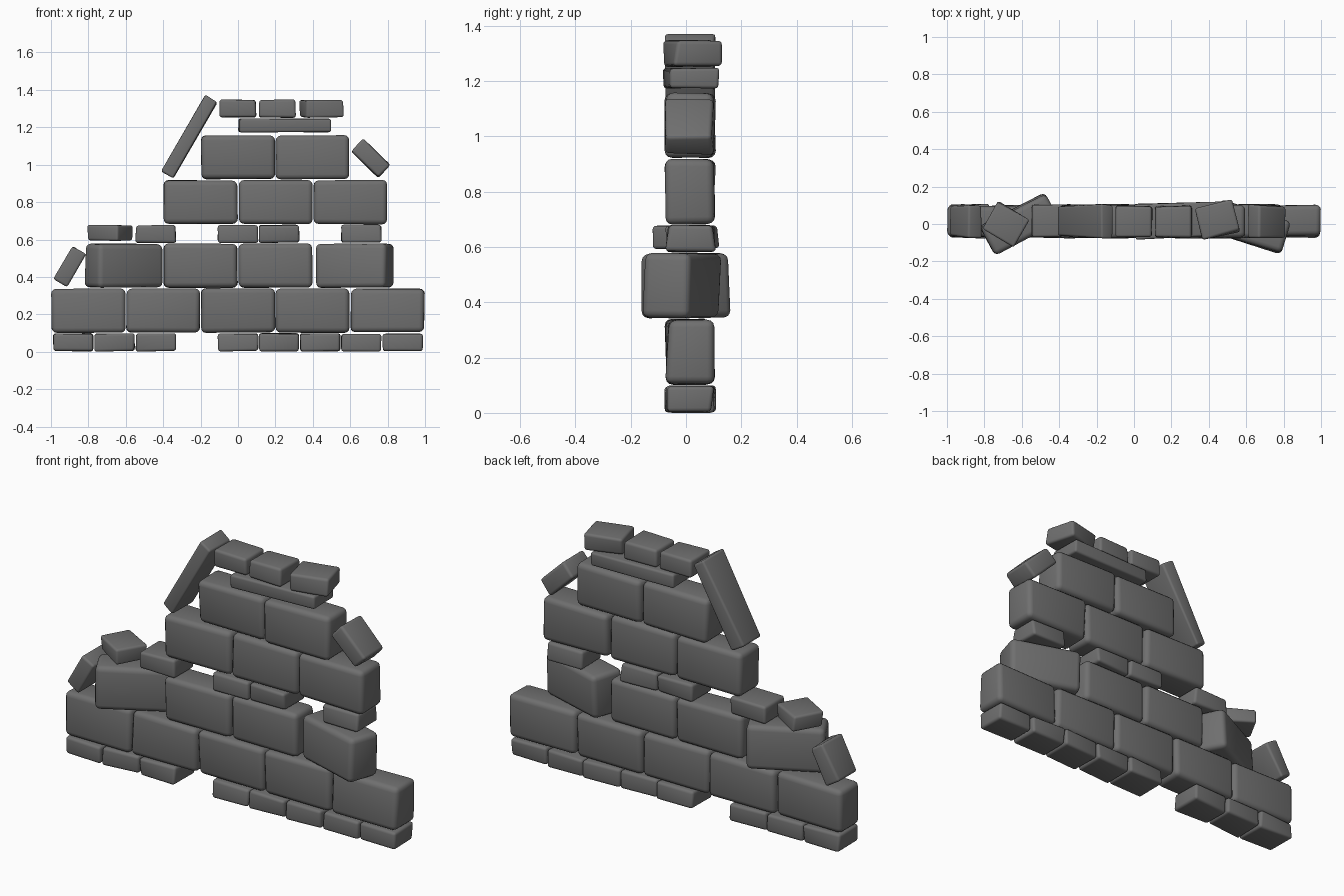
import bpy, bmesh, math, random
from mathutils import Vector

random.seed(11)
old = bpy.data.objects.get("Cube")
if old:
    bpy.data.objects.remove(old, do_unlink=True)

stone = bpy.data.materials.new("grey stone")
stone.use_nodes = True
GREY = (0.16, 0.16, 0.16, 1)
stone.diffuse_color = GREY
stone.node_tree.nodes["Principled BSDF"].inputs["Base Color"].default_value = GREY

MID_Y = 0.015      # centre plane of the wall
DEPTH = 0.19


def block(name, centre, size, turn=0, tilt=0, rough=0.02):
    """Hewn stone: a box with uneven faces and worn, rounded edges."""
    bm = bmesh.new()
    bmesh.ops.create_cube(bm, size=1)
    for v in bm.verts:
        v.co = Vector(v.co[i] * size[i] for i in range(3))
        # corners sink unevenly, mostly on the front and back faces
        v.co.y -= math.copysign(random.uniform(0, rough), v.co.y)
        v.co.x -= math.copysign(random.uniform(0, 0.006), v.co.x)
        v.co.z -= math.copysign(random.uniform(0, 0.006), v.co.z)
    bmesh.ops.bevel(bm, geom=bm.edges[:], offset=min(size) * 0.14, segments=3,
                    profile=0.5, affect='EDGES', clamp_overlap=True)
    mesh = bpy.data.meshes.new(name)
    bm.to_mesh(mesh)
    bm.free()
    mesh.materials.append(stone)
    mesh.shade_smooth()
    ob = bpy.data.objects.new(name, mesh)
    ob.location = centre
    ob.rotation_euler = (0, math.radians(tilt), math.radians(turn))
    bpy.context.collection.objects.link(ob)
    return ob


def course(name, centres, width, low, high):
    """A level row of equal stones."""
    for i, x in enumerate(centres):
        block(f"{name}_{i + 1}", (x, MID_Y, (low + high) / 2),
              (width, DEPTH, high - low))


# Level courses, from the ground up
BRICK, BLOCK = 0.22, 0.4
course("footing_brick", [i * BRICK for i in (-4, -3, -2, 0, 1, 2, 3, 4)], BRICK, 0, 0.1)
course("first_course_block", [i * BLOCK for i in range(-2, 3)], BLOCK, 0.1, 0.34)
course("second_course_block", [-0.2, 0.2], BLOCK, 0.34, 0.58)
course("middle_brick", [-0.44, 0, 0.22, 0.66], BRICK, 0.58, 0.68)
course("third_course_block", [-0.2, 0.2, 0.6], BLOCK, 0.68, 0.92)
course("fourth_course_block", [0, 0.4], BLOCK, 0.92, 1.16)
course("cap_brick", [0, 0.21], 0.2, 1.25, 1.35)

# Stones knocked out of line
block("left_twisted_block", (-0.61, 0, 0.46), (0.4, DEPTH, 0.24), turn=28)
block("right_twisted_block", (0.625, -0.015, 0.46), (0.4, DEPTH, 0.24), turn=-18)
block("twisted_middle_brick", (-0.685, 0, 0.635), (0.2, DEPTH, 0.09), turn=-30)
block("twisted_cap_brick", (0.445, 0.02, 1.3), (0.21, DEPTH, 0.1), turn=14)
block("cap_slab", (0.25, 0.022, 1.21), (0.5, 0.21, 0.08), turn=2)

# Loose stones leaning on the ends
block("leaning_slab", (-0.26, MID_Y, 1.15), (0.475, DEPTH, 0.08), tilt=-60)
block("leaning_brick_high", (0.71, MID_Y, 1.035), (0.21, DEPTH, 0.1), tilt=44)
block("leaning_brick_low", (-0.9, MID_Y, 0.455), (0.21, DEPTH, 0.09), tilt=-60)
